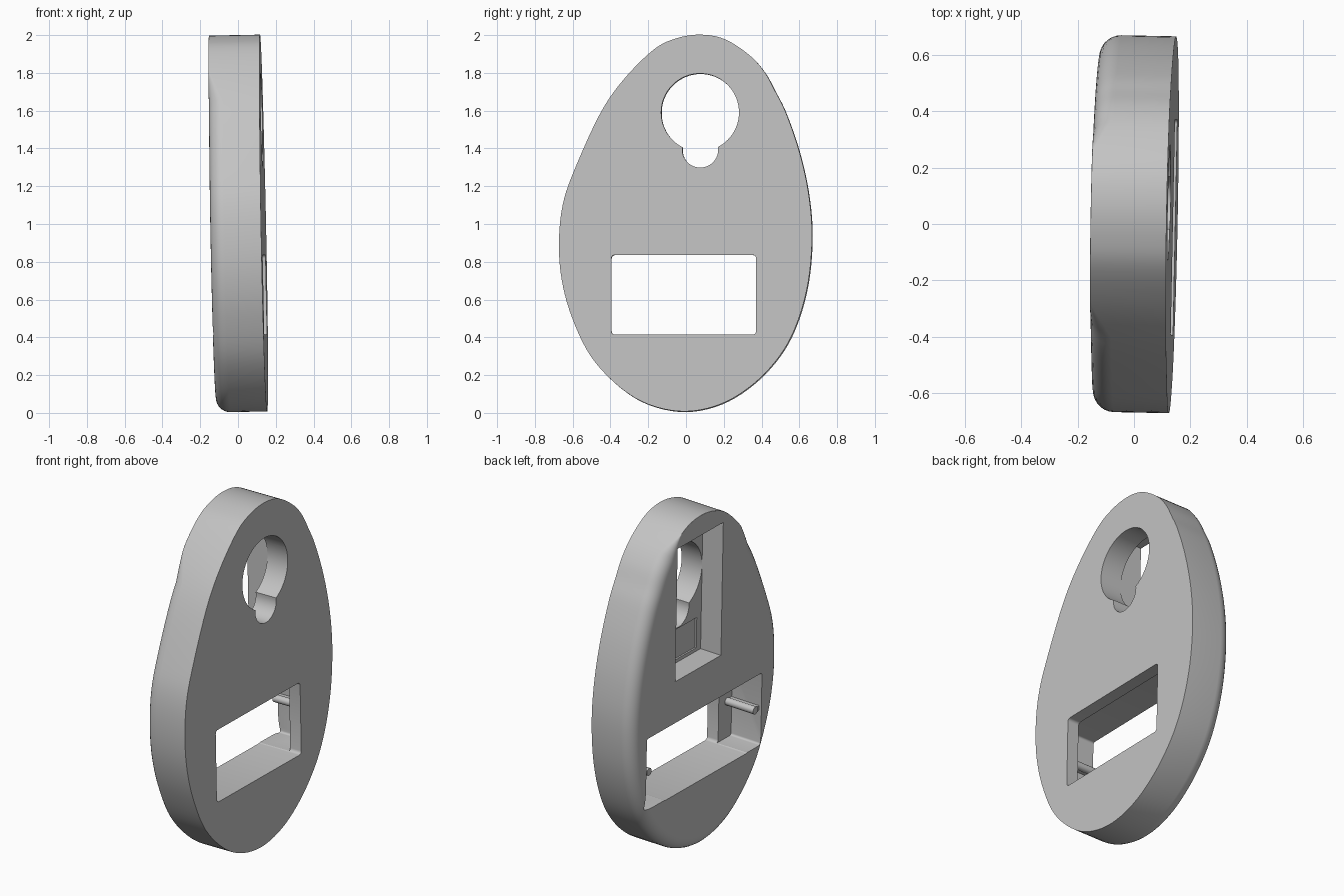
import bpy, bmesh, math
from mathutils import Vector

old = bpy.data.objects.get("Cube")
if old:
    bpy.data.objects.remove(old, do_unlink=True)

HALF = 0.135      # half thickness of the plate
ROUND = 0.075     # edge rounding radius
FLOOR = 0.062     # floor of the wide recess

grey = bpy.data.materials.new("plain grey")
grey.use_nodes = True
grey.diffuse_color = (0.55, 0.55, 0.55, 1)
grey.node_tree.nodes["Principled BSDF"].inputs["Base Color"].default_value = (0.55, 0.55, 0.55, 1)


def make_object(name, bm):
    bmesh.ops.recalc_face_normals(bm, faces=bm.faces)
    mesh = bpy.data.meshes.new(name)
    bm.to_mesh(mesh)
    bm.free()
    mesh.materials.append(grey)
    obj = bpy.data.objects.new(name, mesh)
    bpy.context.collection.objects.link(obj)
    return obj


def smooth_loop(points, steps):
    """Closed Catmull-Rom curve through the points."""
    pts = [Vector(p) for p in points]
    n, out = len(pts), []
    for i in range(n):
        a, b, c, d = (pts[(i + k) % n] for k in (-1, 0, 1, 2))
        for s in range(steps):
            t = s / steps
            out.append(0.5 * (2 * b + (c - a) * t + (2 * a - 5 * b + 4 * c - d) * t ** 2
                              + (3 * b - a - 3 * c + d) * t ** 3))
    return out


def box(name, x, y, z, corner=0.0):
    """Box from ranges, with rounded corners along x."""
    bm = bmesh.new()
    bmesh.ops.create_cube(bm, size=1)
    for v in bm.verts:
        for i, (lo, hi) in enumerate((x, y, z)):
            v.co[i] = lo if v.co[i] < 0 else hi
    if corner:
        edges = [e for e in bm.edges if abs(e.verts[0].co.x - e.verts[1].co.x) > 1e-5]
        bmesh.ops.bevel(bm, geom=edges, offset=corner, segments=4, profile=0.5, affect='EDGES')
    return make_object(name, bm)


def rod(name, x, y, z, radius, sides):
    """Cylinder lying along x."""
    bm = bmesh.new()
    rings = []
    for px in x:
        rings.append([bm.verts.new((px, y + radius * math.cos(2 * math.pi * k / sides),
                                    z + radius * math.sin(2 * math.pi * k / sides)))
                      for k in range(sides)])
    for k in range(sides):
        j = (k + 1) % sides
        bm.faces.new((rings[0][k], rings[0][j], rings[1][j], rings[1][k]))
    bm.faces.new(rings[0])
    bm.faces.new(rings[1])
    return make_object(name, bm)


# Egg-shaped plate outline (y, height), clockwise from the top
outline = [(0.08, 2.0), (0.21, 1.975), (0.34, 1.89), (0.42, 1.80), (0.475, 1.70), (0.53, 1.59),
           (0.60, 1.39), (0.65, 1.17), (0.67, 0.94), (0.65, 0.69), (0.59, 0.47), (0.5, 0.3),
           (0.36, 0.15), (0.19, 0.045), (0, 0.005), (-0.19, 0.04), (-0.35, 0.135),
           (-0.5, 0.295), (-0.6, 0.5), (-0.655, 0.7), (-0.67, 0.9), (-0.65, 1.1),
           (-0.59, 1.28), (-0.455, 1.577), (-0.33, 1.76), (-0.17, 1.92), (-0.05, 1.98)]
loop = smooth_loop([(y, z - 1) for y, z in outline], 5)
count = len(loop)


def edge_radius(p):
    """Rounding fades out along the top of the plate."""
    if p.y < 0.5:
        return ROUND
    fade = min(1, max(0, (abs(p.x + 0.015) - 0.27) / 0.12))
    return max(0.002, ROUND * fade)


def plate_ring(bm, step, steps):
    ring = []
    angle = math.pi / 2 * step / steps
    for i, p in enumerate(loop):
        tangent = (loop[(i + 1) % count] - loop[i - 1]).normalized()
        inward = Vector((tangent.y, -tangent.x))
        r = edge_radius(p)
        q = p + inward * r * (1 - math.cos(angle))
        ring.append(bm.verts.new((-HALF + r * (1 - math.sin(angle)), q.x, q.y)))
    return ring


bm = bmesh.new()
rings = [[bm.verts.new((HALF, p.x, p.y)) for p in loop]]
rings += [plate_ring(bm, s, 7) for s in range(8)]
for a, b in zip(rings, rings[1:]):
    for i in range(count):
        j = (i + 1) % count
        bm.faces.new((a[i], a[j], b[j], b[i]))
bm.faces.new(rings[0])
bm.faces.new(rings[-1])
plate = make_object("egg_plate", bm)

# Openings and recesses
OUT = (-0.3, 0.3)
cutters = [
    box("window_cutter", OUT, (-0.392, 0.374), (-0.588, -0.166), 0.018),
    box("wide_recess_cutter", (-0.3, FLOOR), (-0.51, 0.535), (-0.585, -0.158), 0.012),
    box("tall_recess_cutter", (-0.3, 0.0), (-0.13, 0.285), (0.09, 0.88)),
    box("shallow_recess_cutter", (-0.1, 0.01), (-0.09, 0.25), (0.11, 0.29)),
    rod("keyhole_cutter", OUT, 0.077, 0.588, 0.206, 64),
    rod("keyhole_slot_cutter", OUT, 0.078, 0.391, 0.095, 40),
]
bpy.context.view_layer.objects.active = plate
for cutter in cutters:
    cutter.hide_render = True
    mod = plate.modifiers.new(cutter.name, 'BOOLEAN')
    mod.operation = 'DIFFERENCE'
    mod.solver = 'EXACT'
    mod.object = cutter
    bpy.ops.object.modifier_apply(modifier=mod.name)
    bpy.data.objects.remove(cutter, do_unlink=True)

# Ribs at both ends of the wide recess
parts = [plate]
for side, wall in (("right", -0.51), ("left", 0.535)):
    sign = 1 if wall > 0 else -1
    parts.append(rod(side + "_rib", (-0.125, FLOOR + 0.01), wall - sign * 0.04, -0.37, 0.022, 20))
    parts.append(box(side + "_rib_web", (-0.12, FLOOR + 0.01),
                     sorted((wall - sign * 0.04, wall + sign * 0.01)), (-0.383, -0.357)))

# Slight lean of the whole model, then smooth shading
for part in parts:
    part.location = (0, 0, 1)
    part.rotation_euler = (0, -0.02, -0.02)
    bpy.ops.object.select_all(action='DESELECT')
    part.select_set(True)
    bpy.context.view_layer.objects.active = part
    bpy.ops.object.shade_smooth_by_angle(angle=math.radians(30))
